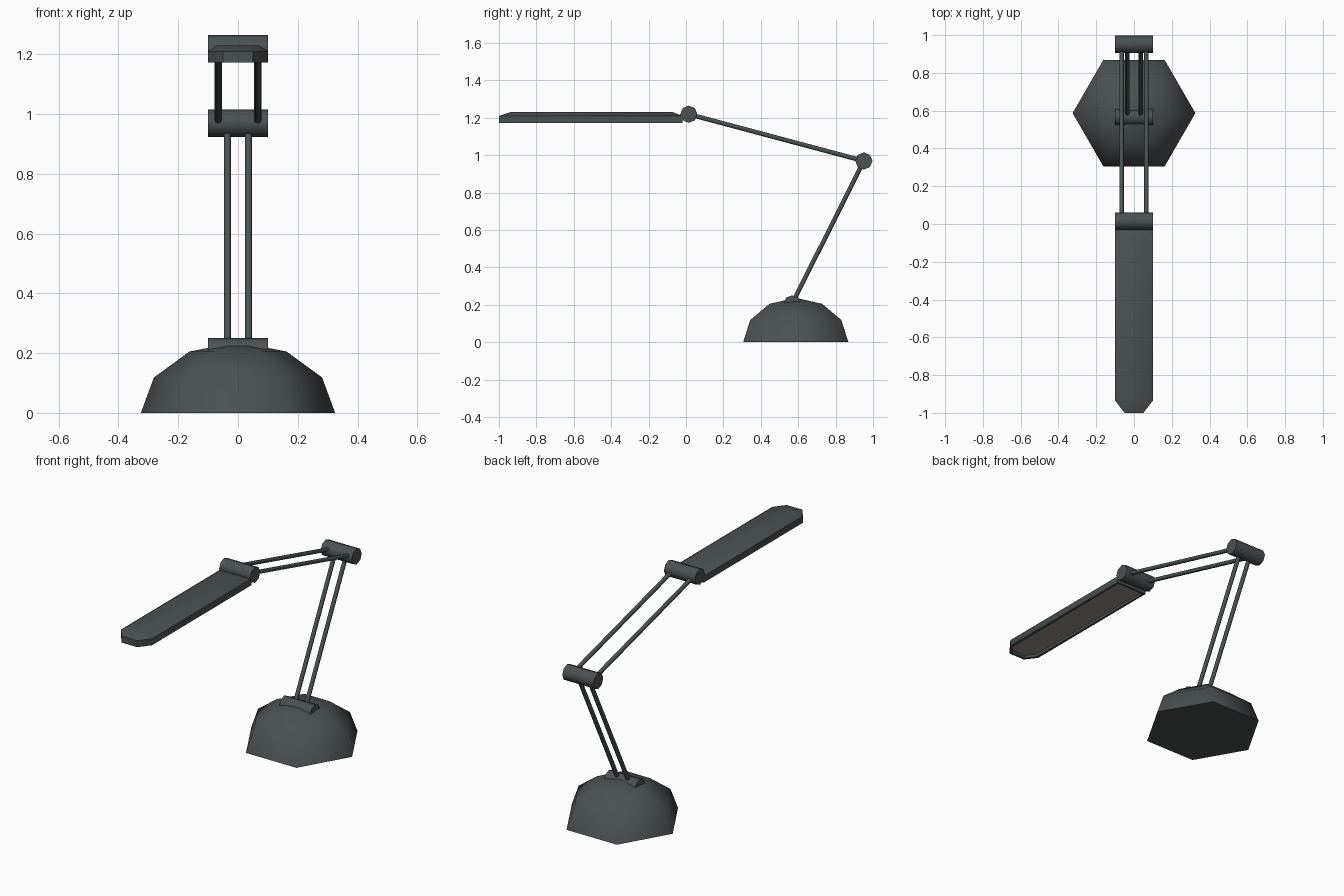
import bpy, bmesh, math
from mathutils import Vector

if "Cube" in bpy.data.objects:
    bpy.data.objects.remove(bpy.data.objects["Cube"])


def material(name, rgb):
    m = bpy.data.materials.new(name)
    m.diffuse_color = (*rgb, 1)
    m.use_nodes = True
    m.node_tree.nodes["Principled BSDF"].inputs["Base Color"].default_value = m.diffuse_color
    return m


DARK = material("dark_slate", (0.070, 0.083, 0.082))
TUBE = material("warm_lamp_panel", (0.30, 0.265, 0.235))


def finish(bm, name, mats=(DARK,), angle=None):
    bmesh.ops.recalc_face_normals(bm, faces=bm.faces)
    me = bpy.data.meshes.new(name)
    bm.to_mesh(me)
    bm.free()
    ob = bpy.data.objects.new(name, me)
    bpy.context.collection.objects.link(ob)
    for m in mats:
        me.materials.append(m)
    if angle:
        bpy.ops.object.select_all(action='DESELECT')
        ob.select_set(True)
        bpy.context.view_layer.objects.active = ob
        bpy.ops.object.shade_smooth_by_angle(angle=math.radians(angle))
    return ob


def rod(name, a, b, r, sides=8):
    """Capped cylinder from a to b, flat side up."""
    a, b = Vector(a), Vector(b)
    bm = bmesh.new()
    bmesh.ops.create_cone(bm, cap_ends=True, segments=sides, radius1=r, radius2=r,
                          depth=(b - a).length)
    q = (b - a).to_track_quat('Z', 'Y')
    for v in bm.verts:
        v.co = q @ v.co + (a + b) / 2
    return finish(bm, name, angle=60)


# Base: hexagonal half dome
bm = bmesh.new()
R, H, CY = 0.325, 0.237, 0.587
rings = []
for t in (0, 30, 60):
    t = math.radians(t)
    rings.append([bm.verts.new((R * math.cos(t) * math.cos(k * math.pi / 3),
                                CY + R * math.cos(t) * math.sin(k * math.pi / 3),
                                H * math.sin(t))) for k in range(6)])
apex = bm.verts.new((0, CY, H))
bm.faces.new(rings[0])
for k in range(6):
    n = (k + 1) % 6
    for lo, hi in zip(rings, rings[1:]):
        bm.faces.new((lo[k], lo[n], hi[n], hi[k]))
    bm.faces.new((rings[2][k], rings[2][n], apex))
finish(bm, "base", angle=65)

# Hinge barrels
hinges = {"base_hinge": (0.567, 0.205), "elbow_hinge": (0.951, 0.969), "head_hinge": (0.015, 1.219)}
for name, (y, z) in hinges.items():
    rod(name, (-0.1, y, z), (0.1, y, z), 0.046)

# Paired arm rods
for s, side in ((-1, "left"), (1, "right")):
    rod("lower_arm_" + side, (s * 0.035, *hinges["base_hinge"]), (s * 0.035, *hinges["elbow_hinge"]), 0.012)
    rod("upper_arm_" + side, (s * 0.066, *hinges["elbow_hinge"]), (s * 0.066, *hinges["head_hinge"]), 0.012)

# Lamp head: tapered-tip outline, bevelled top, recessed light panel below
outline = [(-0.1, -0.02), (-0.1, -0.935), (-0.05, -1.0), (0.05, -1.0), (0.1, -0.935), (0.1, -0.02)]
top = [(-0.07, -0.07), (-0.07, -0.91), (-0.04, -0.94), (0.04, -0.94), (0.07, -0.91), (0.07, -0.07)]
bm = bmesh.new()
loops = [[bm.verts.new((x, y, z)) for x, y in pts]
         for pts, z in ((outline, 1.172), (outline, 1.21), (top, 1.23))]
panel = bm.faces.new(loops[0])
bm.faces.new(loops[2])
for lo, hi in zip(loops, loops[1:]):
    for k in range(6):
        n = (k + 1) % 6
        bm.faces.new((lo[k], lo[n], hi[n], hi[k]))
bmesh.ops.recalc_face_normals(bm, faces=bm.faces)
bmesh.ops.inset_region(bm, faces=[panel], thickness=0.017)
bmesh.ops.inset_region(bm, faces=[panel], thickness=0.0005)
for v in panel.verts:
    v.co.z += 0.015
panel.material_index = 1
finish(bm, "lamp_head", (DARK, TUBE), angle=50)
